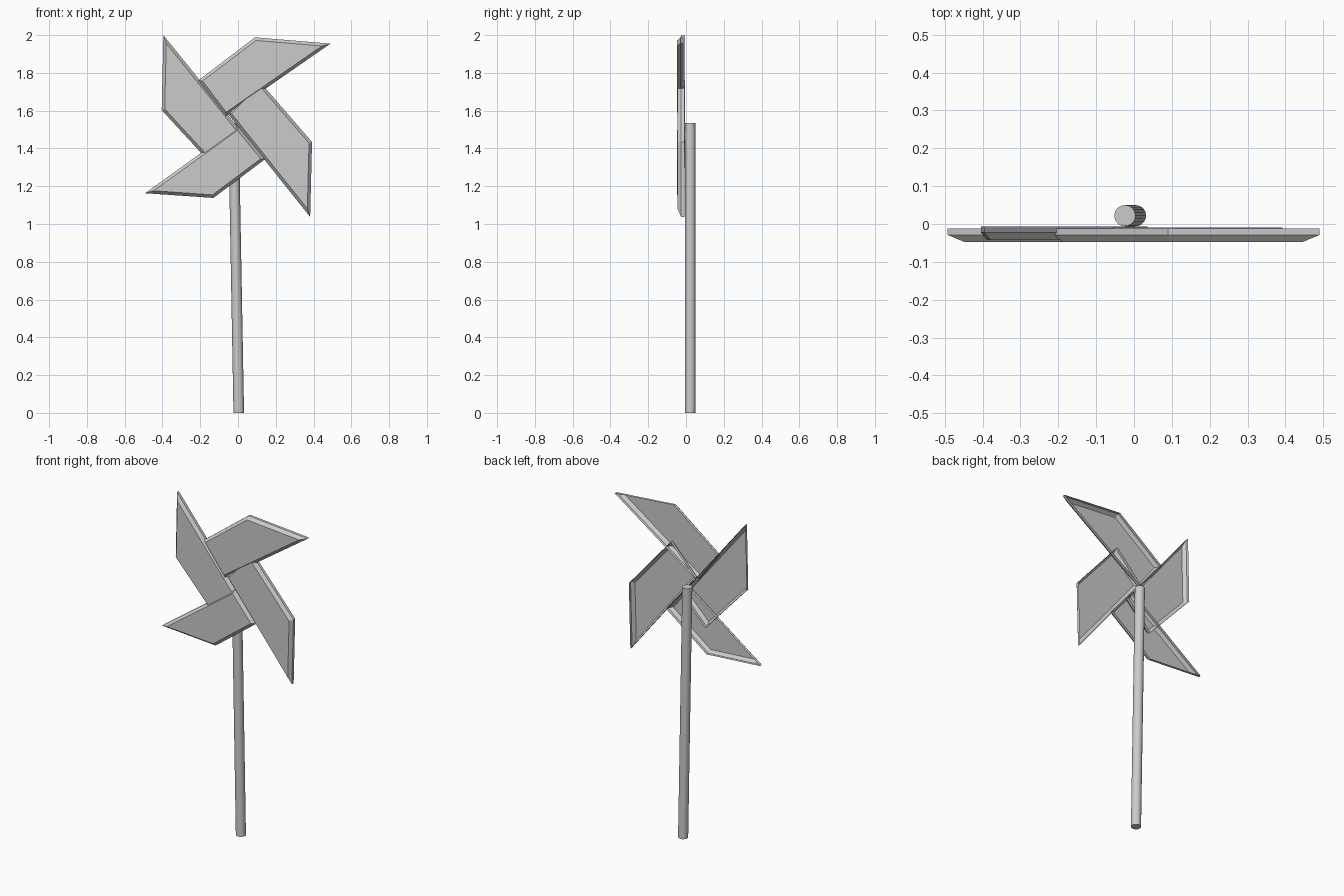
import bpy, bmesh, math
from mathutils import Vector

if "Cube" in bpy.data.objects:
    bpy.data.objects.remove(bpy.data.objects["Cube"])


def inset(points, d):
    # mitred inset of a convex clockwise outline
    out = []
    n = len(points)
    for i in range(n):
        p = Vector(points[i])
        a = (p - Vector(points[i - 1])).normalized()
        b = (Vector(points[(i + 1) % n]) - p).normalized()
        na, nb = Vector((a.y, -a.x)), Vector((b.y, -b.x))
        out.append(p + (na + nb) * d / (1 + na.dot(nb)))
    return out


def blade(name, outline, shift):
    # open-backed pan: straight rim, sloped border, flat front
    bm = bmesh.new()
    rings = []
    for pts, y in ((outline, -0.012), (outline, -0.029), (inset(outline, 0.016), -0.048)):
        rings.append([bm.verts.new((p[0], y + shift, p[1])) for p in pts])
    for r, s in zip(rings, rings[1:]):
        for i in range(len(r)):
            j = (i + 1) % len(r)
            bm.faces.new((r[i], r[j], s[j], s[i]))
    bm.faces.new(rings[-1])
    bmesh.ops.recalc_face_normals(bm, faces=bm.faces)
    # make the front panel face the viewer
    bm.normal_update()
    front = max(bm.faces, key=lambda f: -f.calc_center_median().y)
    if front.normal.y > 0:
        bmesh.ops.reverse_faces(bm, faces=bm.faces)
    me = bpy.data.meshes.new(name)
    bm.to_mesh(me)
    bm.free()
    ob = bpy.data.objects.new(name, me)
    bpy.context.collection.objects.link(ob)


# four pinwheel blades, outlines clockwise seen from the front (x, z)
blade("blade_top", [(-0.21, 1.76), (0.09, 1.988), (0.49, 1.955), (-0.066, 1.57)], 0)
blade("blade_right", [(0.11, 1.76), (0.392, 1.434), (0.382, 1.037), (-0.055, 1.585)], 0.003)
blade("blade_bottom", [(0.143, 1.343), (-0.13, 1.138), (-0.492, 1.163), (0.0, 1.517)], 0)
blade("blade_left", [(-0.125, 1.30), (-0.404, 1.603), (-0.395, 2.0), (0.036, 1.465)], 0.006)

# slightly leaning round stick
bpy.ops.mesh.primitive_cylinder_add(vertices=20, radius=0.028, depth=1.53)
stick = bpy.context.object
stick.name = "stick"
for v in stick.data.vertices:
    top = v.co.z > 0
    v.co.x += -0.024 if top else 0.004
    v.co.y += 0.022
    v.co.z = 1.535 if top else 0.0
bpy.ops.object.shade_smooth_by_angle()
